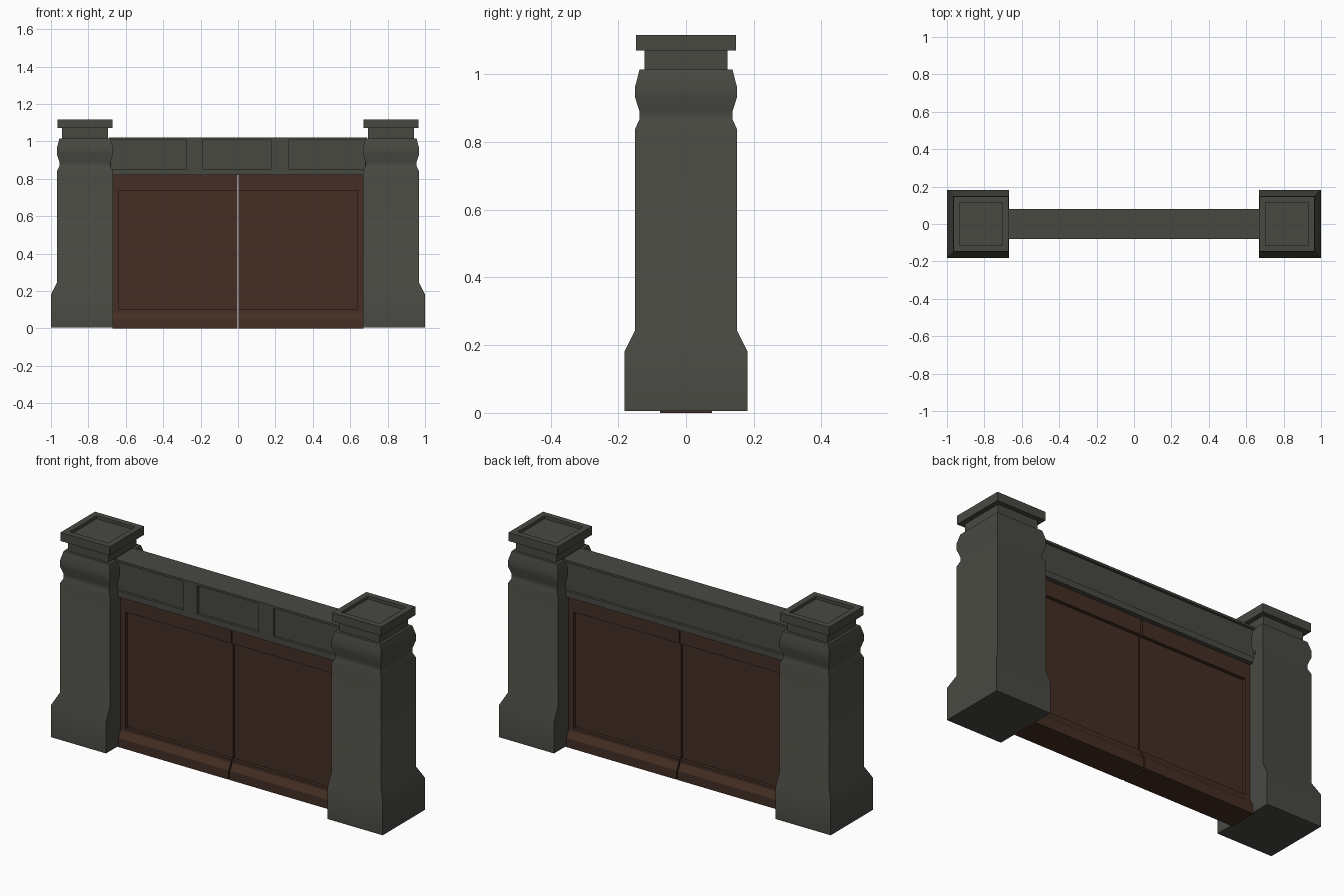
import bpy, bmesh, math

cube = bpy.data.objects.get("Cube")
if cube:
    bpy.data.objects.remove(cube, do_unlink=True)


def material(name, rgb):
    m = bpy.data.materials.new(name)
    m.use_nodes = True
    m.diffuse_color = (*rgb, 1)
    m.node_tree.nodes["Principled BSDF"].inputs["Base Color"].default_value = (*rgb, 1)
    return m


stone = material("dark grey stone", (0.065, 0.066, 0.055))
wood = material("dark brown wood", (0.058, 0.027, 0.017))


def loft(name, rings, mat):
    """Join rings of points into a closed solid."""
    bm = bmesh.new()
    loops = [[bm.verts.new(p) for p in ring] for ring in rings]
    for a, b in zip(loops, loops[1:]):
        for i in range(len(a)):
            j = (i + 1) % len(a)
            bm.faces.new((a[i], a[j], b[j], b[i]))
    bm.faces.new(loops[0][::-1])
    bm.faces.new(loops[-1])
    bmesh.ops.recalc_face_normals(bm, faces=bm.faces)
    mesh = bpy.data.meshes.new(name)
    bm.to_mesh(mesh)
    bm.free()
    mesh.materials.append(mat)
    obj = bpy.data.objects.new(name, mesh)
    bpy.context.collection.objects.link(obj)
    return obj


def rect(x0, x1, y0, y1, z):
    return [(x0, y0, z), (x1, y0, z), (x1, y1, z), (x0, y1, z)]


def box(name, x0, x1, y0, y1, z0, z1, mat):
    return loft(name, [rect(x0, x1, y0, y1, z) for z in (z0, z1)], mat)


def activate(obj):
    bpy.ops.object.select_all(action="DESELECT")
    obj.select_set(True)
    bpy.context.view_layer.objects.active = obj


def recess(obj, x0, x1, z0, z1, depth_y, side):
    """Cut a sunken panel into the front (side -1) or back (side 1)."""
    y0, y1 = sorted((side * depth_y, side * 0.3))
    cutter = box("panel_cutter", x0, x1, y0, y1, z0, z1, obj.data.materials[0])
    cutter.hide_render = True
    activate(obj)
    mod = obj.modifiers.new("panel", "BOOLEAN")
    mod.operation, mod.solver, mod.object = "DIFFERENCE", "EXACT", cutter
    bpy.ops.object.modifier_apply(modifier=mod.name)
    bpy.data.objects.remove(cutter, do_unlink=True)


# Pillars: half width and height up the flared foot, shaft, moulding and cap
CENTRE = 0.818
PROFILE = [(0.182, 0.005), (0.182, 0.18), (0.15, 0.245), (0.15, 0.84),
           (0.137, 0.868), (0.137, 0.89), (0.15, 0.93), (0.15, 0.965),
           (0.137, 1.015), (0.122, 1.015), (0.122, 1.07), (0.148, 1.07),
           (0.148, 1.117), (0.115, 1.117), (0.115, 1.1)]
for side, label in ((1, "left"), (-1, "right")):
    rings = []
    for h, z in PROFILE:
        inner, outer = CENTRE - min(h, 0.15), CENTRE + h
        x0, x1 = sorted((side * inner, side * outer))
        rings.append(rect(x0, x1, -h, h, z))
    pillar = loft(label + "_pillar", rings, stone)
    activate(pillar)
    bpy.ops.object.shade_smooth_by_angle(angle=math.radians(35))

# Lintel: three sunken panels in front, one long one behind
lintel = box("lintel", -0.69, 0.69, -0.08, 0.08, 0.82, 1.02, stone)
for x0, x1 in ((-0.68, -0.275), (-0.19, 0.18), (0.27, 0.68)):
    recess(lintel, x0, x1, 0.853, 1.008, 0.066, -1)
recess(lintel, -0.68, 0.68, 0.853, 1.008, 0.066, 1)

# Doors: two leaves with a thick sloped foot and a narrow gap between them
HALF_SECTION = [(0.077, 0), (0.077, 0.05), (0.056, 0.085), (0.056, 0.82)]
section = HALF_SECTION + [(-y, z) for y, z in reversed(HALF_SECTION)]
for side, label in ((1, "left"), (-1, "right")):
    door = loft(label + "_door",
                [[(side * x, y, z) for y, z in section] for x in (0.004, 0.672)], wood)
    for face in (-1, 1):
        recess(door, *sorted((side * -0.02, side * 0.64)), 0.102, 0.735, 0.037, face)
